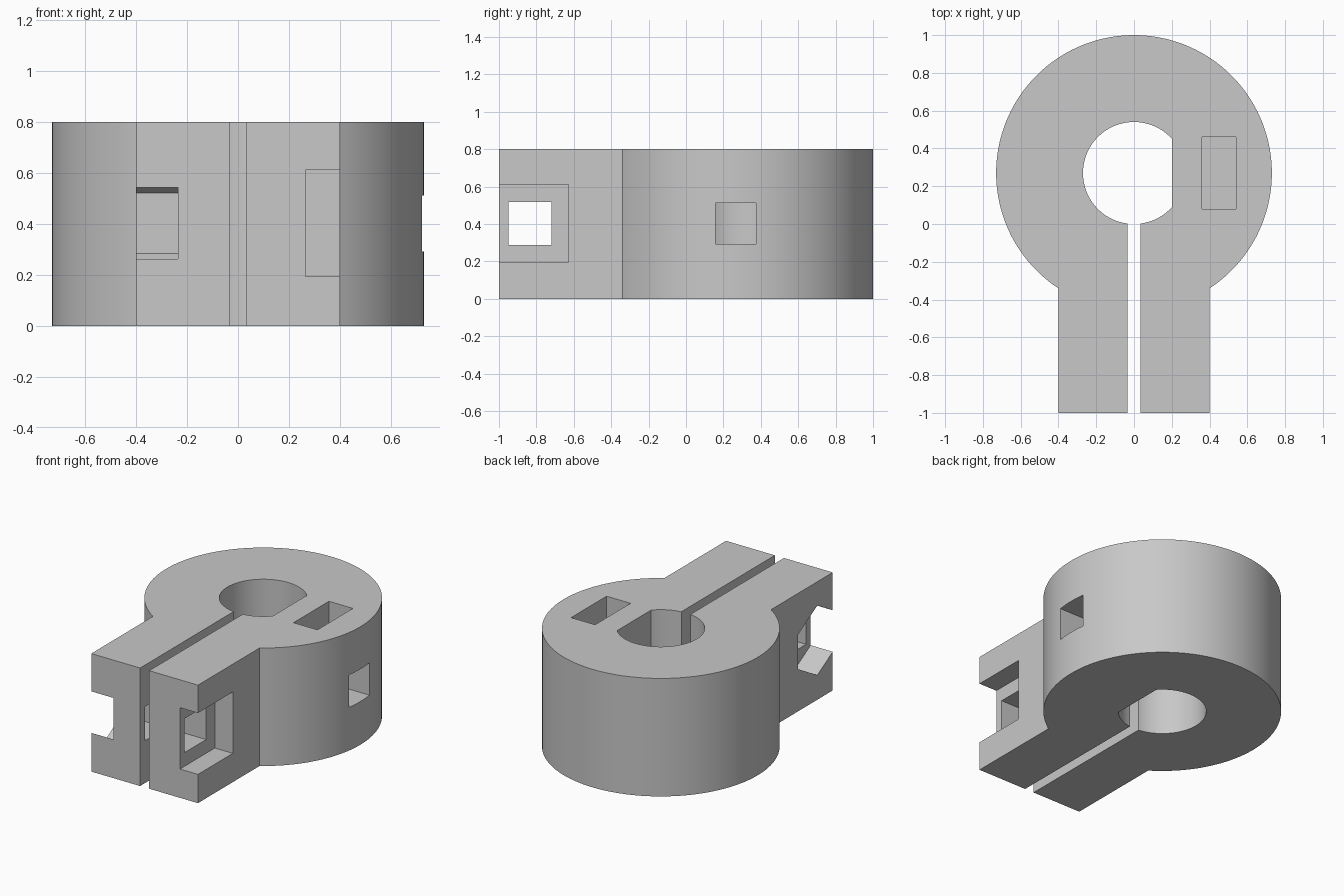
import bpy, bmesh, math
from mathutils import Matrix

if "Cube" in bpy.data.objects:
    bpy.data.objects.remove(bpy.data.objects["Cube"], do_unlink=True)

HEIGHT = 0.8
CENTRE_Y, OUTER_R, BORE_R = 0.27, 0.73, 0.27
ARM_X, SLIT_X, FLAT_X, FRONT_Y = 0.4, 0.034, 0.2, -1.0
BOLT_Y, BOLT_Z = -0.835, 0.403

grey = bpy.data.materials.new("plain grey")
grey.use_nodes = True
colour = (0.58, 0.58, 0.58, 1)
grey.diffuse_color = colour
grey.node_tree.nodes["Principled BSDF"].inputs["Base Color"].default_value = colour


def arc(radius, start, end, steps):
    """Points on a circle about the bore axis, including both ends."""
    angles = [start + (end - start) * i / steps for i in range(steps + 1)]
    return [(radius * math.cos(a), CENTRE_Y + radius * math.sin(a)) for a in angles]


def mesh_object(name, bm):
    bmesh.ops.recalc_face_normals(bm, faces=bm.faces)
    mesh = bpy.data.meshes.new(name)
    bm.to_mesh(mesh)
    bm.free()
    mesh.materials.append(grey)
    obj = bpy.data.objects.new(name, mesh)
    bpy.context.collection.objects.link(obj)
    return obj


def box_cutter(name, x, y, z):
    bm = bmesh.new()
    size = [b - a for a, b in (x, y, z)]
    mid = [(a + b) / 2 for a, b in (x, y, z)]
    bmesh.ops.create_cube(bm, size=1, matrix=Matrix.Translation(mid) @ Matrix.Diagonal((*size, 1)))
    return mesh_object(name, bm)


def hex_cutter(name, x, radius):
    bm = bmesh.new()
    corners = [math.radians(30 + 60 * i) for i in range(6)]
    face = bm.faces.new([bm.verts.new((x[0], BOLT_Y + radius * math.cos(a),
                                       BOLT_Z + radius * math.sin(a))) for a in corners])
    ext = bmesh.ops.extrude_face_region(bm, geom=[face])["geom"]
    verts = [v for v in ext if isinstance(v, bmesh.types.BMVert)]
    bmesh.ops.translate(bm, verts=verts, vec=(x[1] - x[0], 0, 0))
    return mesh_object(name, bm)


# Clamp body: ring, two arms, slit and D-shaped bore in one outline
join = math.asin(ARM_X / OUTER_R)
slit = math.asin(SLIT_X / BORE_R)
flat = math.acos(FLAT_X / BORE_R)
down = -math.pi / 2
outline = arc(OUTER_R, down + join, down + 2 * math.pi - join, 120)
outline += [(-ARM_X, FRONT_Y), (-SLIT_X, FRONT_Y)]
outline += arc(BORE_R, down + 2 * math.pi - slit, flat, 64)
outline += arc(BORE_R, -flat, down + slit, 12)
outline += [(SLIT_X, FRONT_Y), (ARM_X, FRONT_Y)]

bm = bmesh.new()
base = bm.faces.new([bm.verts.new((x, y, 0)) for x, y in outline])
top = bmesh.ops.extrude_face_region(bm, geom=[base])["geom"]
bmesh.ops.translate(bm, verts=[v for v in top if isinstance(v, bmesh.types.BMVert)],
                    vec=(0, 0, HEIGHT))
body = mesh_object("clamp_body", bm)

# Holes and pockets
hole = 0.115
head = 0.208
cutters = [
    box_cutter("clamp_bolt_hole", (-0.6, 0.6), (BOLT_Y - hole, BOLT_Y + hole),
               (BOLT_Z - hole, BOLT_Z + hole)),
    box_cutter("bolt_head_pocket", (0.265, 0.6), (BOLT_Y - head, BOLT_Y + head),
               (BOLT_Z - head, BOLT_Z + head)),
    hex_cutter("hex_nut_pocket", (-0.6, -0.235), 0.236),
    box_cutter("top_nut_slot", (0.36, 0.54), (0.08, 0.46), (0.195, 1.0)),
    box_cutter("set_screw_hole", (0.1, 0.9), (0.157, 0.375), (0.293, 0.512)),
]
bpy.ops.object.select_all(action="DESELECT")
body.select_set(True)
bpy.context.view_layer.objects.active = body
for cutter in cutters:
    cutter.hide_render = True
    mod = body.modifiers.new(cutter.name, "BOOLEAN")
    mod.operation, mod.solver, mod.object = "DIFFERENCE", "EXACT", cutter
    bpy.ops.object.modifier_apply(modifier=mod.name)
    bpy.data.objects.remove(cutter, do_unlink=True)

# Smooth round walls with crisp edges
bpy.ops.object.shade_smooth_by_angle(angle=math.radians(30))
